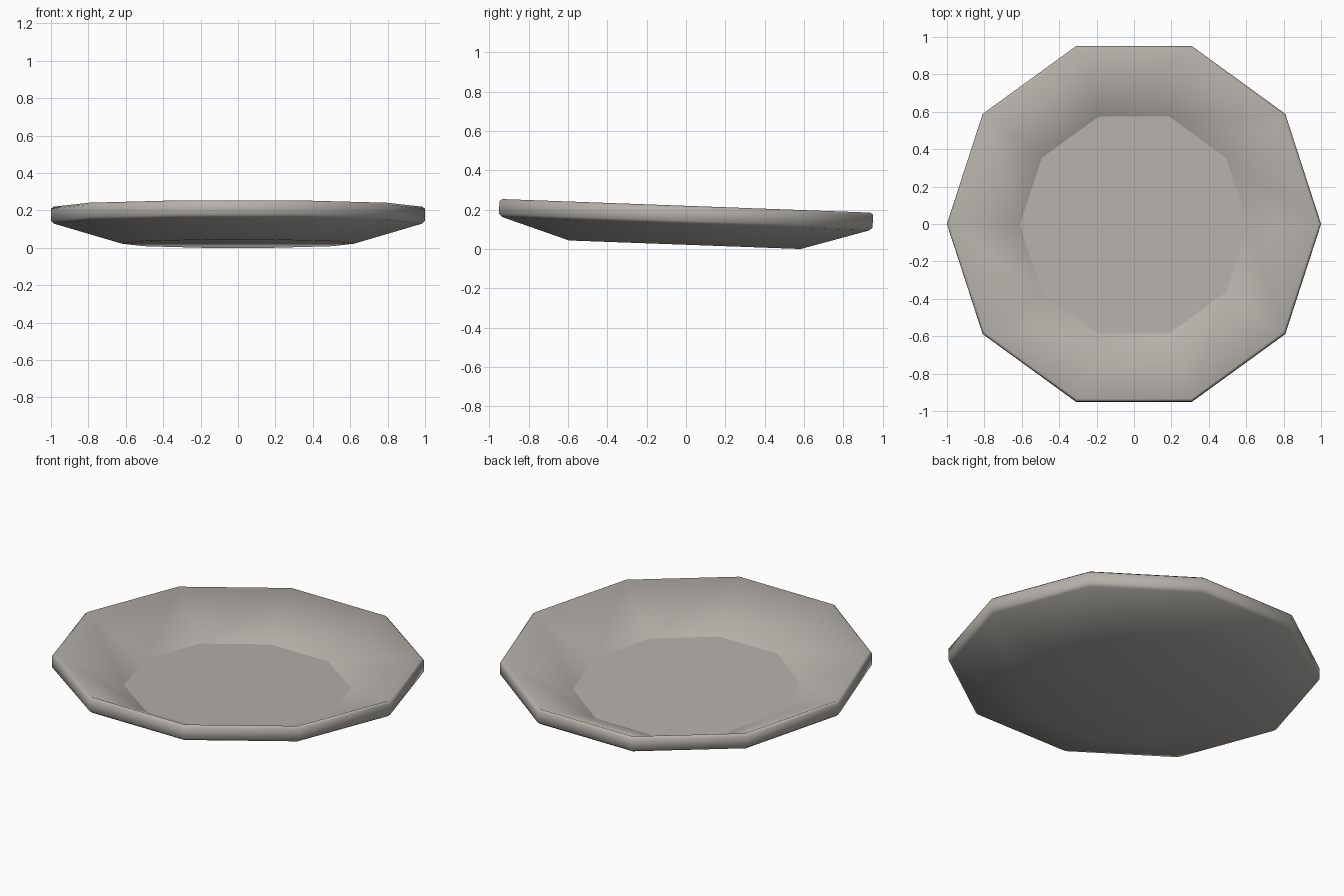
import bpy, bmesh, math
from mathutils import Matrix, Vector

if "Cube" in bpy.data.objects:
    bpy.data.objects.remove(bpy.data.objects["Cube"])

SIDES = 10
# Profile (radius, height) from the underside, around the rim, to the dish floor
PROFILE = [(0.62, 0.0), (0.983, 0.107), (1.0, 0.122), (1.0, 0.187),
           (0.985, 0.198), (0.61, 0.02)]

stone = bpy.data.materials.new("warm grey")
stone.diffuse_color = (0.46, 0.44, 0.405, 1)
stone.use_nodes = True
stone.node_tree.nodes["Principled BSDF"].inputs["Base Color"].default_value = stone.diffuse_color

bm = bmesh.new()
rings = []
for r, z in PROFILE:
    rings.append([bm.verts.new((r * math.cos(2 * math.pi * i / SIDES),
                                r * math.sin(2 * math.pi * i / SIDES), z))
                  for i in range(SIDES)])

# Walls and rim
for a, b in zip(rings, rings[1:]):
    for i in range(SIDES):
        j = (i + 1) % SIDES
        bm.faces.new((a[i], a[j], b[j], b[i]))
# Underside and dish floor
bm.faces.new(list(reversed(rings[0])))
floor = bm.faces.new(rings[-1])

for f in bm.faces:
    f.smooth = True
floor.smooth = False
for e in floor.edges:      # crisp edge around the flat floor
    e.smooth = False

# Slight tilt: front raised, then rest on the ground and centre
bm.transform(Matrix.Rotation(math.radians(-2.1), 4, 'X'))
ys = [v.co.y for v in bm.verts]
low = min(v.co.z for v in bm.verts)
bmesh.ops.translate(bm, verts=bm.verts,
                    vec=Vector((0, -(min(ys) + max(ys)) / 2, -low)))
bmesh.ops.recalc_face_normals(bm, faces=bm.faces)

mesh = bpy.data.meshes.new("plate")
bm.to_mesh(mesh)
bm.free()
mesh.materials.append(stone)
plate = bpy.data.objects.new("plate", mesh)
bpy.context.collection.objects.link(plate)
